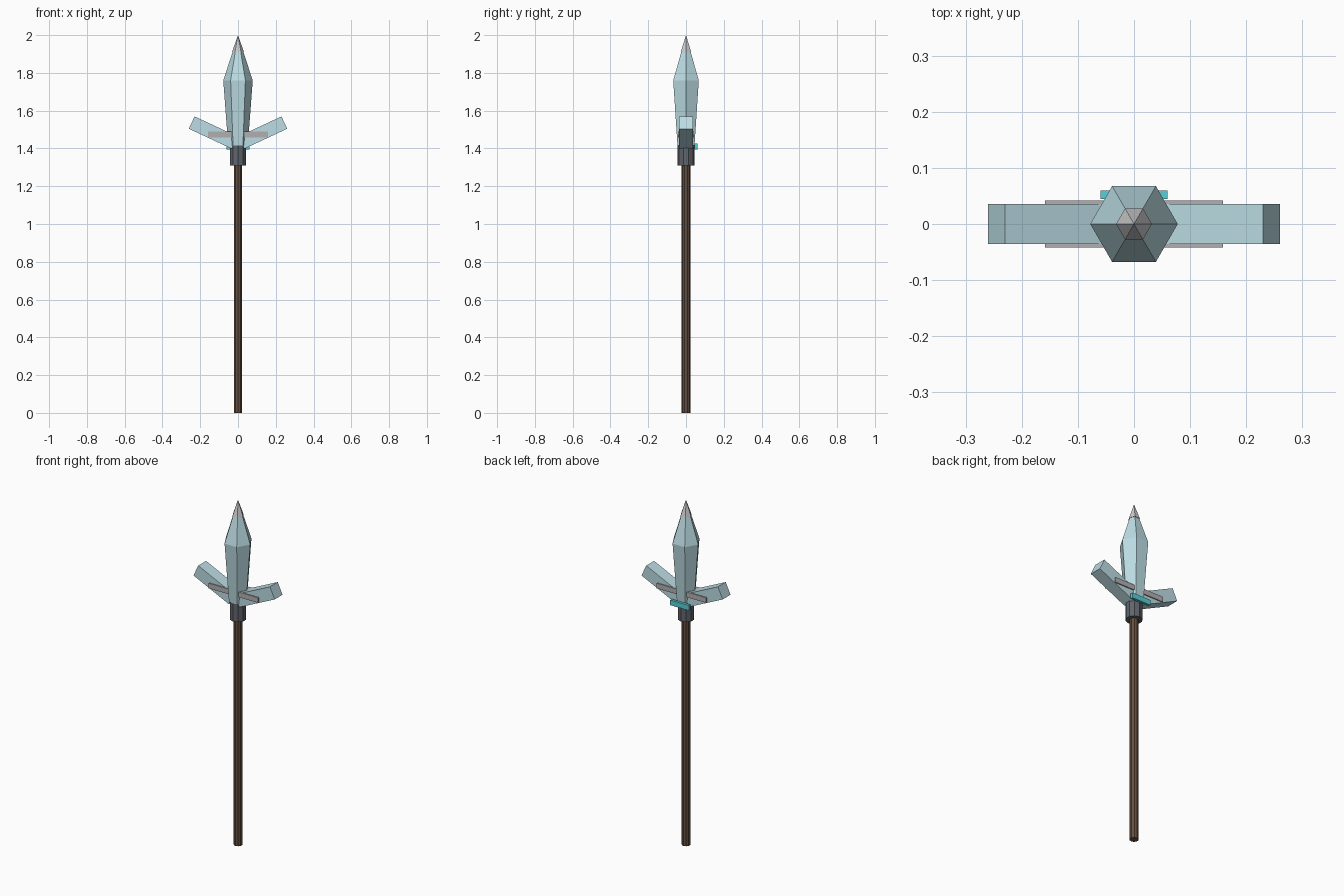
import bpy, math
from mathutils import Matrix

if "Cube" in bpy.data.objects:
    bpy.data.objects.remove(bpy.data.objects["Cube"])


def paint(ob, name, rgb):
    m = bpy.data.materials.get(name) or bpy.data.materials.new(name)
    m.diffuse_color = (*rgb, 1)
    m.use_nodes = True
    m.node_tree.nodes["Principled BSDF"].inputs["Base Color"].default_value = m.diffuse_color
    ob.data.materials.append(m)


def lathe(name, profile, sides, turn=0.0):
    """Faceted solid from (radius, z) rings; a zero radius makes a point."""
    verts, faces, rings = [], [], []
    for r, z in profile:
        n = sides if r > 0 else 1
        rings.append([len(verts) + i for i in range(n)])
        for i in range(n):
            a = turn + 2 * math.pi * i / sides
            verts.append((r * math.cos(a), r * math.sin(a), z))
    for lo, hi in zip(rings, rings[1:]):
        for i in range(sides):
            j = (i + 1) % sides
            if len(hi) == 1:
                faces.append((lo[i], lo[j], hi[0]))
            else:
                faces.append((lo[i], lo[j], hi[j], hi[i]))
    faces.append(rings[0][::-1])
    if len(rings[-1]) > 1:
        faces.append(rings[-1])
    me = bpy.data.meshes.new(name)
    me.from_pydata(verts, [], faces)
    ob = bpy.data.objects.new(name, me)
    bpy.context.collection.objects.link(ob)
    return ob


def box(name, centre, size, tilt=0.0):
    bpy.ops.mesh.primitive_cube_add(size=1)
    ob = bpy.context.object
    ob.name = name
    ob.data.transform(Matrix.Translation(centre) @ Matrix.Rotation(tilt, 4, 'Y')
                      @ Matrix.Diagonal((*size, 1)))
    return ob


ICE = (0.50, 0.72, 0.77)

# Wooden shaft and metal collar
shaft = lathe("shaft", [(0.0235, 0), (0.0235, 1.32)], 10, math.pi / 2)
paint(shaft, "wood", (0.13, 0.08, 0.05))
collar = lathe("collar", [(0.045, 1.31), (0.045, 1.42)], 10, math.pi / 2)
paint(collar, "dark metal", (0.12, 0.13, 0.15))

# Six-sided crystal blade and pale tip
blade = lathe("blade", [(0.052, 1.415), (0.078, 1.76), (0.029, 1.91), (0, 1.99)], 6)
paint(blade, "ice", ICE)
tip = lathe("blade_tip", [(0.032, 1.91), (0, 2.0)], 6)
paint(tip, "pale tip", (0.70, 0.70, 0.70))

# Upswept side wings
for side, s in (("left", -1), ("right", 1)):
    wing = box(side + "_wing", (s * 0.132, 0, 1.484), (0.25, 0.072, 0.072),
               -s * math.radians(25))
    paint(wing, "ice", ICE)

# Cross strip through the wings, and bright band on the back
strip = box("cross_strip", (0, 0, 1.474), (0.318, 0.084, 0.03))
paint(strip, "strip grey", (0.45, 0.43, 0.44))
band = box("back_band", (0, 0.0525, 1.41), (0.12, 0.015, 0.03))
paint(band, "teal", (0.10, 0.62, 0.68))
